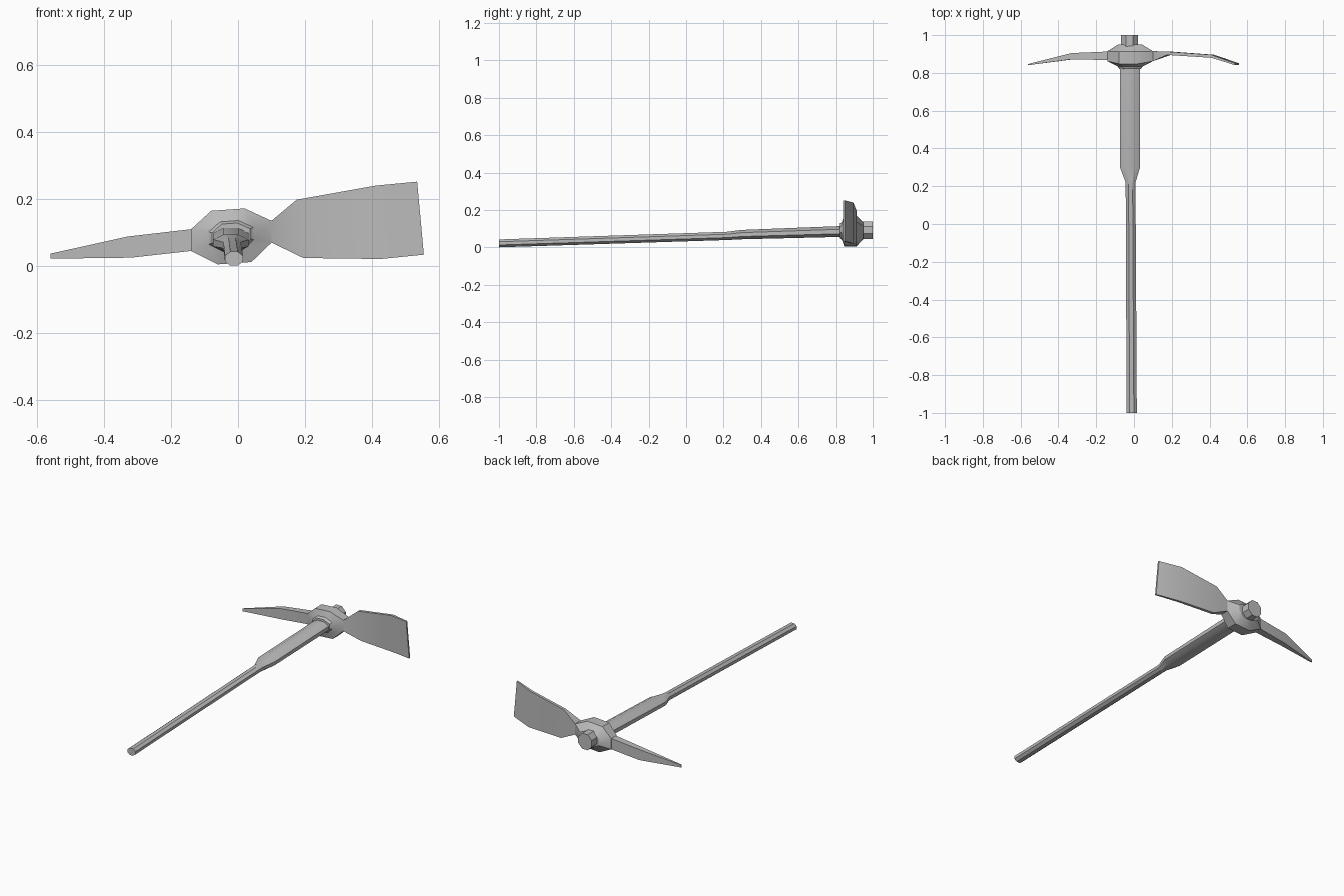
import bpy, bmesh, math

cube = bpy.data.objects.get("Cube")
if cube:
    bpy.data.objects.remove(cube, do_unlink=True)

grey = bpy.data.materials.new("plain grey")
grey.use_nodes = True
colour = (0.5, 0.5, 0.5, 1)
grey.diffuse_color = colour
grey.node_tree.nodes["Principled BSDF"].inputs["Base Color"].default_value = colour


def loft(name, rings, cap_start=True, cap_end=True):
    """Skin a list of equal-length rings of points into one part."""
    bm = bmesh.new()
    loops = [[bm.verts.new(p) for p in ring] for ring in rings]
    n = len(loops[0])
    for a, b in zip(loops, loops[1:]):
        for i in range(n):
            j = (i + 1) % n
            bm.faces.new((a[i], a[j], b[j], b[i]))
    if cap_start:
        bm.faces.new(loops[0])
    if cap_end:
        bm.faces.new(loops[-1])
    bmesh.ops.recalc_face_normals(bm, faces=bm.faces)
    mesh = bpy.data.meshes.new(name)
    bm.to_mesh(mesh)
    bm.free()
    mesh.materials.append(grey)
    obj = bpy.data.objects.new(name, mesh)
    bpy.context.collection.objects.link(obj)
    bpy.ops.object.select_all(action="DESELECT")
    obj.select_set(True)
    bpy.context.view_layer.objects.active = obj
    bpy.ops.object.shade_smooth_by_angle(angle=math.radians(30))
    return obj


def oval(y, x, z, rx, rz, n=8):
    """Ring across the handle, flat sides facing out along x and z."""
    k = 1 / math.cos(math.pi / n)
    angles = [math.tau * (i + 0.5) / n for i in range(n)]
    return [(x + rx * k * math.cos(a), y, z + rz * k * math.sin(a)) for a in angles]


def blade_section(top, bottom, thick):
    """Four-cornered section from a top and a bottom point on the front face."""
    (x1, y1, z1), (x2, y2, z2) = top, bottom
    return [(x1, y1, z1), (x1, y1 + thick, z1), (x2, y2 + thick, z2), (x2, y2, z2)]


# Handle: thin shaft flaring into a broad flat grip below the head
loft("handle", [
    oval(-1.0, -0.012, 0.022, 0.027, 0.021),
    oval(0.22, -0.018, 0.062, 0.026, 0.022),
    oval(0.30, -0.021, 0.069, 0.053, 0.025),
    oval(0.84, -0.021, 0.086, 0.053, 0.029),
])

# Stub of the handle behind the head
loft("handle_stub", [oval(y, -0.025, 0.093, 0.045, 0.047) for y in (0.90, 1.0)])

# Hub: eight-sided eye, broad in the middle and tapering to both ends
rim = [(0.10, 0.07), (0.10, 0.135), (0.02, 0.172), (-0.08, 0.165),
       (-0.14, 0.11), (-0.14, 0.045), (-0.06, 0.005), (0.04, 0.012)]


def hub_ring(y_side, y_top, scale):
    cx, cz = -0.021, 0.09
    return [(cx + (x - cx) * scale, y_side if abs(x - cx) > 0.1 else y_top,
             cz + (z - cz) * scale) for x, z in rim]


loft("head_hub", [
    hub_ring(0.82, 0.82, 0.47),
    hub_ring(0.835, 0.835, 0.56),
    hub_ring(0.862, 0.848, 1.0),
    hub_ring(0.915, 0.912, 1.0),
    hub_ring(0.95, 0.95, 0.53),
])

# Narrow pick arm
loft("pick_arm", [
    blade_section((-0.14, 0.868, 0.11), (-0.14, 0.868, 0.045), 0.045),
    blade_section((-0.33, 0.872, 0.088), (-0.32, 0.872, 0.025), 0.033),
    blade_section((-0.56, 0.841, 0.037), (-0.56, 0.841, 0.022), 0.006),
], cap_start=False)

# Broad adze blade
loft("adze_blade", [
    blade_section((0.10, 0.862, 0.135), (0.10, 0.862, 0.07), 0.053),
    blade_section((0.175, 0.895, 0.198), (0.195, 0.895, 0.024), 0.018),
    blade_section((0.41, 0.880, 0.24), (0.425, 0.880, 0.021), 0.016),
    blade_section((0.535, 0.841, 0.252), (0.555, 0.841, 0.034), 0.010),
], cap_start=False)
